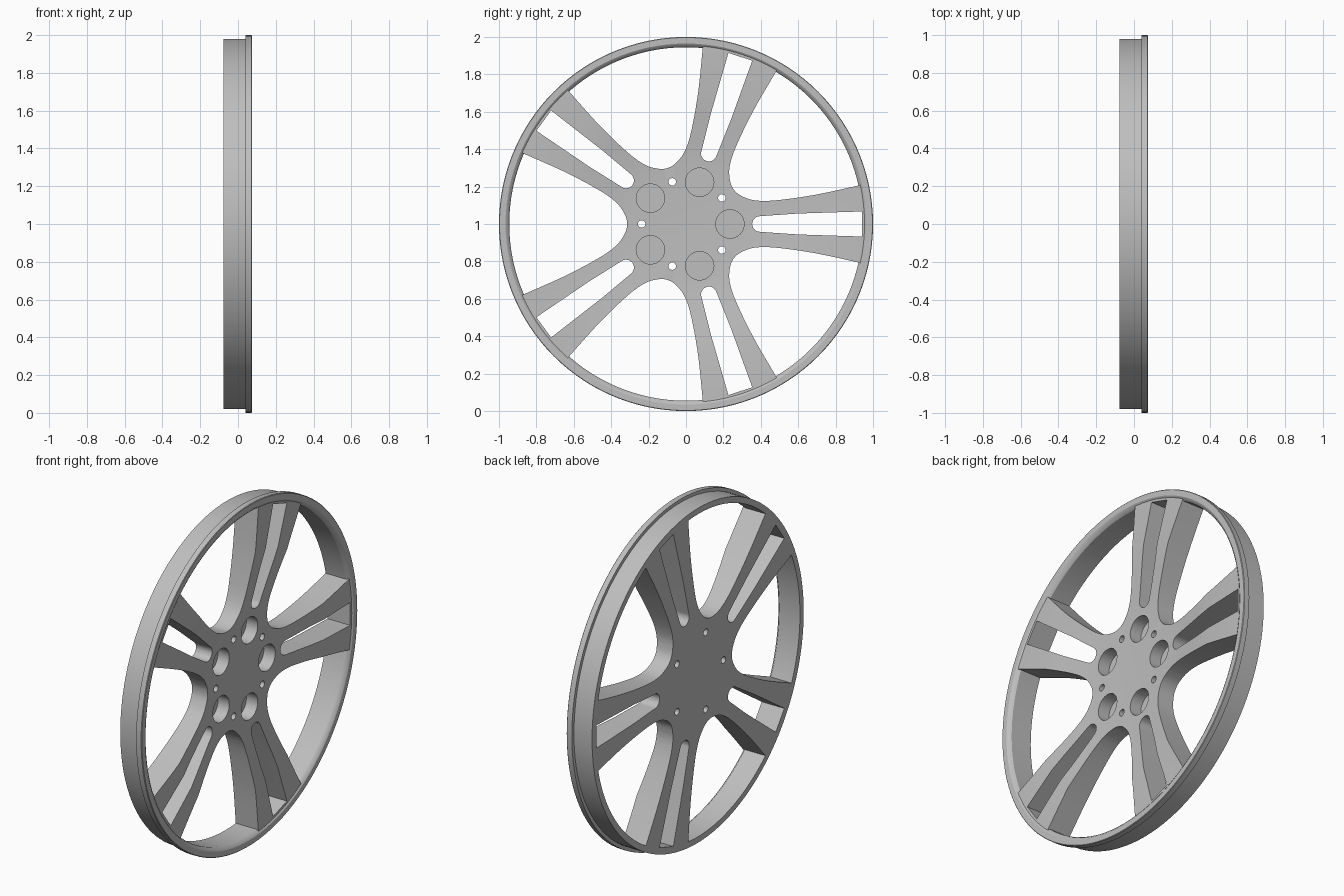
import bpy, bmesh
from math import sin, cos, pi, radians
from mathutils import Vector

cube = bpy.data.objects.get("Cube")
if cube:
    bpy.data.objects.remove(cube, do_unlink=True)

BACK = -0.077
SPOKES = 5

metal = bpy.data.materials.new("light_grey_metal")
metal.use_nodes = True
GREY = (0.52, 0.52, 0.52, 1)
metal.diffuse_color = GREY
metal.node_tree.nodes["Principled BSDF"].inputs["Base Color"].default_value = GREY


def finish(bm, name):
    bmesh.ops.remove_doubles(bm, verts=bm.verts, dist=1e-5)
    bmesh.ops.dissolve_degenerate(bm, edges=bm.edges, dist=1e-6)
    bmesh.ops.recalc_face_normals(bm, faces=bm.faces)
    mesh = bpy.data.meshes.new(name)
    bm.to_mesh(mesh)
    bm.free()
    mesh.materials.append(metal)
    ob = bpy.data.objects.new(name, mesh)
    bpy.context.collection.objects.link(ob)
    return ob


def lathe(name, profile, closed, steps=120):
    """Turn (x, radius) points around the wheel axle."""
    bm = bmesh.new()
    vs = [bm.verts.new((x, 0, 1 + r)) for x, r in profile]
    pairs = list(zip(vs, vs[1:])) + ([(vs[-1], vs[0])] if closed else [])
    es = [bm.edges.new(p) for p in pairs]
    bmesh.ops.spin(bm, geom=vs + es, cent=(0, 0, 1), axis=(1, 0, 0),
                   angle=2 * pi, steps=steps)
    return finish(bm, name)


def prism(bm, outline, angle, x0, x1):
    """Extrude a (radial, sideways) outline along the axle."""
    c, s = cos(angle), sin(angle)
    vs = [bm.verts.new((x0, u * c - v * s, 1 + u * s + v * c)) for u, v in outline]
    face = bm.faces.new(vs)
    new = bmesh.ops.extrude_face_region(bm, geom=[face])["geom"]
    bmesh.ops.translate(bm, vec=(x1 - x0, 0, 0),
                        verts=[g for g in new if isinstance(g, bmesh.types.BMVert)])


def smooth_path(pts, n=5):
    """Catmull-Rom curve through the points."""
    p = [Vector(q) for q in pts]
    p = [2 * p[0] - p[1]] + p + [2 * p[-1] - p[-2]]
    out = []
    for a, b, c, d in zip(p, p[1:], p[2:], p[3:]):
        for i in range(n):
            t = i / n
            out.append(0.5 * (2 * b + (c - a) * t + (2 * a - 5 * b + 4 * c - d) * t * t
                              + (3 * b - a - 3 * c + d) * t ** 3))
    return out + [p[-2]]


def circle(u, r, n):
    return [(u + r * cos(2 * pi * i / n), r * sin(2 * pi * i / n)) for i in range(n)]


# Outer rim with a raised front lip
rim = lathe("rim", [(BACK, 0.98), (0.04, 0.98), (0.04, 1.0), (0.072, 1.0), (0.075, 0.997),
                    (0.075, 0.965), (0.068, 0.953), (0.055, 0.945), (BACK, 0.945)], True)

# Dished disc that becomes hub and spokes
wheel = lathe("hub_and_spokes", [(BACK, 0), (BACK, 0.957), (0.069, 0.957), (0.068, 0.7),
                                 (0.052, 0.58), (0.034, 0.43), (0.024, 0.32),
                                 (0.023, 0.13), (0.018, 0)], False)

# Window outline: rounded near the hub, widening to the rim
half = [(1.0, 0.434), (0.877, 0.38), (0.647, 0.278), (0.46, 0.178), (0.37, 0.112), (0.327, 0.05)]
window = smooth_path(half + [(0.315, 0)] + [(u, -v) for u, v in reversed(half)])

# Slot outline splitting each spoke in two
side = [(0.94, 0.067), (0.6, 0.056)]
tip = [(0.396 + 0.042 * cos(t), 0.042 * sin(t))
       for t in (radians(90 + 15 * i) for i in range(13))]
slot = side + tip + [(u, -v) for u, v in reversed(side)]

bm = bmesh.new()
for k in range(SPOKES):
    a = 2 * pi * k / SPOKES
    mid = a + pi / SPOKES
    prism(bm, window, mid, -0.2, 0.2)
    prism(bm, slot, a, -0.2, 0.2)
    prism(bm, circle(0.235, 0.076, 40), a, -0.05, 0.2)     # blind bolt pocket
    prism(bm, circle(0.237, 0.02, 20), mid, -0.2, 0.2)     # small through hole
cutter = finish(bm, "opening_cutter")
cutter.hide_render = True

cut = wheel.modifiers.new("openings", "BOOLEAN")
cut.operation = "DIFFERENCE"
cut.solver = "EXACT"
cut.object = cutter
bpy.context.view_layer.update()
graph = bpy.context.evaluated_depsgraph_get()
result = bpy.data.meshes.new_from_object(wheel.evaluated_get(graph))
wheel.modifiers.clear()
wheel.data = result
bpy.data.objects.remove(cutter, do_unlink=True)

# Smooth curved walls, keep edges crisp
bpy.ops.object.select_all(action="DESELECT")
for ob in (rim, wheel):
    ob.select_set(True)
bpy.context.view_layer.objects.active = wheel
bpy.ops.object.shade_smooth_by_angle(angle=radians(30))
